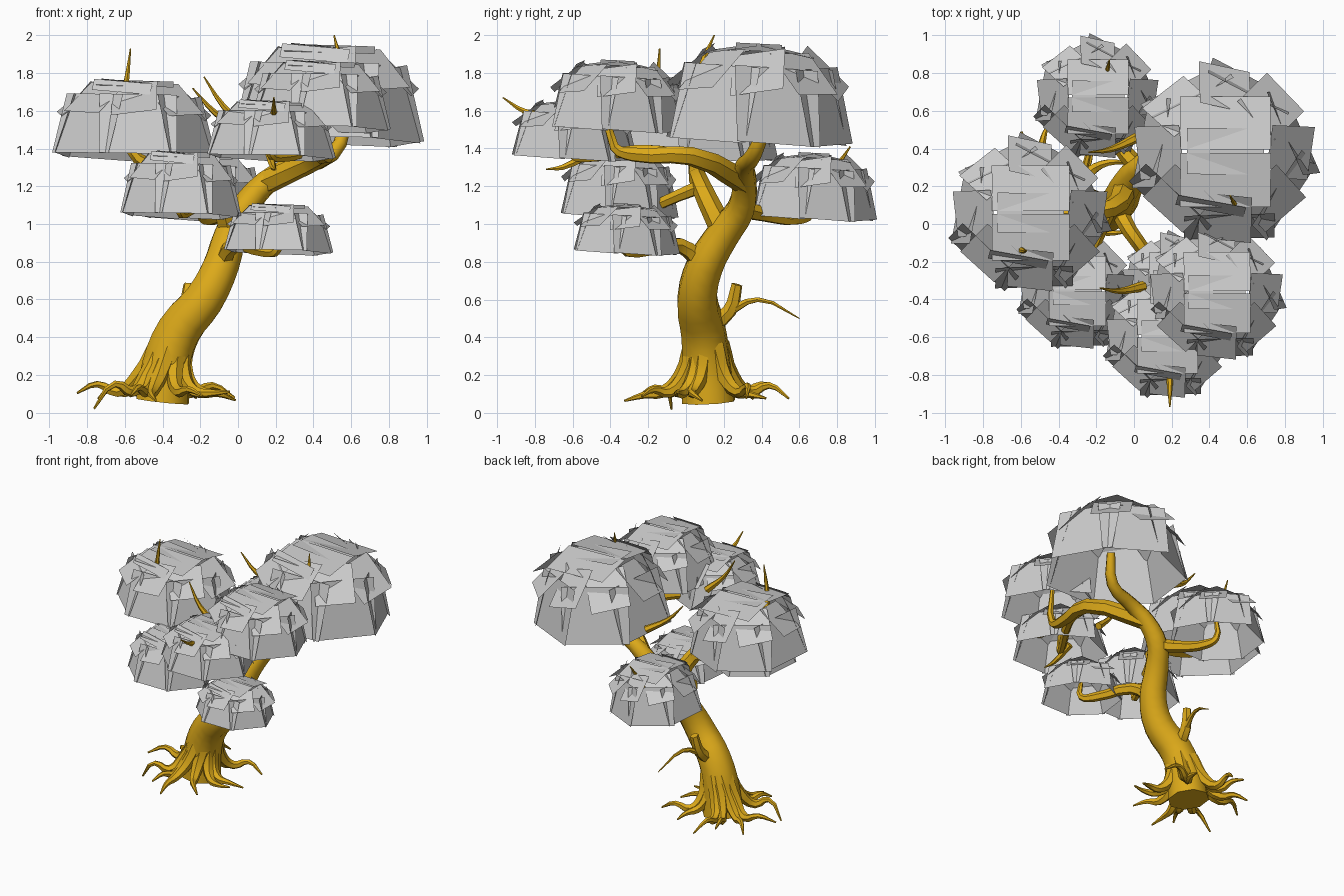
import bpy, math, random
from mathutils import Vector, Matrix

if "Cube" in bpy.data.objects:
    bpy.data.objects.remove(bpy.data.objects["Cube"])

random.seed(4)
bark = bpy.data.materials.new("bark")
bark.diffuse_color = (0.72, 0.40, 0.01, 1)
bark.use_nodes = True
bark.node_tree.nodes["Principled BSDF"].inputs["Base Color"].default_value = bark.diffuse_color


def limb(name, pts, r0, r1, sides=1):
    """Tube along pts, tapering evenly from radius r0 to r1."""
    cu = bpy.data.curves.new(name, 'CURVE')
    cu.dimensions = '3D'
    cu.bevel_depth = 1
    cu.bevel_resolution = sides
    cu.resolution_u = 3
    cu.use_fill_caps = True
    sp = cu.splines.new('BEZIER')
    sp.bezier_points.add(len(pts) - 1)
    for i, (b, p) in enumerate(zip(sp.bezier_points, pts)):
        b.co = p
        b.radius = r0 + (r1 - r0) * i / (len(pts) - 1)
        b.handle_left_type = b.handle_right_type = 'AUTO'
    ob = bpy.data.objects.new(name, cu)
    bpy.context.collection.objects.link(ob)
    bpy.ops.object.select_all(action='DESELECT')
    ob.select_set(True)
    bpy.context.view_layer.objects.active = ob
    bpy.ops.object.convert(target='MESH')
    ob = bpy.context.view_layer.objects.active
    ob.data.materials.clear()
    ob.data.materials.append(bark)
    bpy.ops.object.shade_smooth_by_angle(angle=math.radians(50))


# Leaning trunk, running on into the top leaves
trunk = [(-.4, .12, .06), (-.38, .11, .25), (-.31, .09, .44), (-.18, .06, .6), (-.09, .1, .78), (-.04, .2, .95),
         (.03, .29, 1.08), (.15, .31, 1.22), (.28, .31, 1.3), (.5, .36, 1.37), (.58, .44, 1.56)]
limb("trunk", trunk, 0.148, 0.03, 2)

# Roots: flare out of the trunk foot, arch over and dip to a tip
for i in range(12):
    a = math.radians(i * 30 + random.uniform(-7, 7))
    bend = random.uniform(-0.35, 0.35)
    reach = random.uniform(0.34, 0.46)
    arch = random.uniform(0.09, 0.16)
    tip = 0.02 if i == 7 else random.uniform(0.06, 0.14)
    path = []
    for f, z in ((0.16, 0.36), (0.32, 0.19), (0.55, 0.11), (0.78, arch), (1, tip)):
        b = a + bend * math.sin(math.pi * f)
        lean = max(0, z - 0.15) * 0.25
        path.append((-0.4 + lean + reach * f * math.cos(b), 0.11 + reach * f * math.sin(b), z))
    limb(f"root_{i + 1}", path, 0.056, 0.006)

# Leaf clump mesh: flat overlapping cards on a unit dome, open below
verts, faces = [], []


def card(deg, bottom, top, width, twist=0.0):
    """Rectangle facing bearing deg, from (radius, z) bottom to top."""
    turn = Matrix.Rotation(math.radians(deg), 3, 'Z')
    lo, hi = Vector((bottom[0], 0, bottom[1])), Vector((top[0], 0, top[1]))
    mid, slope = (lo + hi) / 2, (hi - lo) / 2
    rot = Matrix.Rotation(math.radians(twist), 3, slope)
    n = len(verts)
    for s, t in ((-1, -1), (-1, 1), (1, 1), (1, -1)):
        verts.append(turn @ (mid + slope * s + rot @ Vector((0, t * width / 2, 0))))
    faces.append(range(n, n + 4))


for i in range(7):      # steep skirt
    card(120 + i * 360 / 7, (0.9, 0.04), (0.68, 0.78), 0.98, random.uniform(-8, 8))
for i in range(8):      # sloping shoulder
    card(90 + i * 45, (0.94, 0.54), (0.47, 0.92), 0.58, random.uniform(-20, 20))
for deg in (90, 270):   # crown
    card(deg, (0.6, 0.88), (0.02, 0.98), 0.98)
card(0, (0.42, 0.93), (-0.42, 0.98), 0.5)
card(255, (0.66, 0.8), (0.56, 0.94), 0.75, 6)

leaf_mesh = bpy.data.meshes.new("leaf_clump")
leaf_mesh.from_pydata(verts, [], faces)


def clump(name, x, y, radius, z0, z1, start=None, elbow=None, thick=0.05, sag=0.0):
    """Leaf dome, plus the branch that carries it from a start point."""
    ob = bpy.data.objects.new(name + "_leaves", leaf_mesh)
    bpy.context.collection.objects.link(ob)
    ob.location = (x, y, z0)
    ob.scale = (radius, radius, z1 - z0)
    ob.rotation_euler = (-0.05, 0.03, 0)
    if elbow:
        h = z1 - z0
        near = Vector(elbow).lerp(Vector((x, y, z0 - sag)), 0.75)
        limb(name + "_branch", [start, elbow, near, (x, y, z0 - sag + 0.1 * h), (x, y, z0 + 0.5 * h)], thick, 0.015)


left_elbow, right_elbow = (-.13, .08, 1.2), (.45, .02, 1.36)
clump("top", .47, .36, .49, 1.42, 1.96)
clump("right", .43, -.38, .36, 1.49, 1.87, trunk[7], right_elbow, .065, .12)
clump("left", -.56, .04, .42, 1.34, 1.77, trunk[5], left_elbow, .065)
clump("back", -.2, .66, .33, 1.02, 1.38, trunk[6], (-.08, .42, 1.05))
clump("front_left", -.31, -.37, .31, 1.03, 1.39, left_elbow, (-.18, -.04, 1.15), .04)
clump("front", .17, -.61, .33, 1.34, 1.66, right_elbow, (.38, -.25, 1.39), .04)
clump("low", .21, -.33, .28, .84, 1.11, trunk[4], (-.02, -.04, .89))

# Dead branch on the back of the trunk
limb("dead_stub", [trunk[2], (-.28, .23, .54), (-.26, .27, .68)], 0.05, 0.03)
limb("dead_twig", [(-.28, .22, .53), (-.24, .38, .6), (-.18, .6, .5)], 0.025, 0.003)

# Bare twigs poking out of the foliage: start and tip, sagging in between
twigs = [((-.62, -.1, 1.6), (-.57, -.14, 1.93)), ((.58, .08, 1.8), (.51, .15, 2)),
         ((.05, -.33, 1.5), (-.18, -.34, 1.78)), ((.02, .46, 1.5), (-.24, .38, 1.72)),
         ((.19, -.66, 1.57), (.19, -.97, 1.67)), ((-.17, .74, 1.22), (-.13, .87, 1.41)),
         ((.17, -.5, 1.38), (.2, -.74, 1.29))]
for i, (a, b) in enumerate(twigs):
    mid = Vector(a).lerp(Vector(b), 0.55) + Vector((0, -0.02, -0.03))
    limb(f"twig_{i + 1}", [a, mid, b], 0.028, 0.004)
